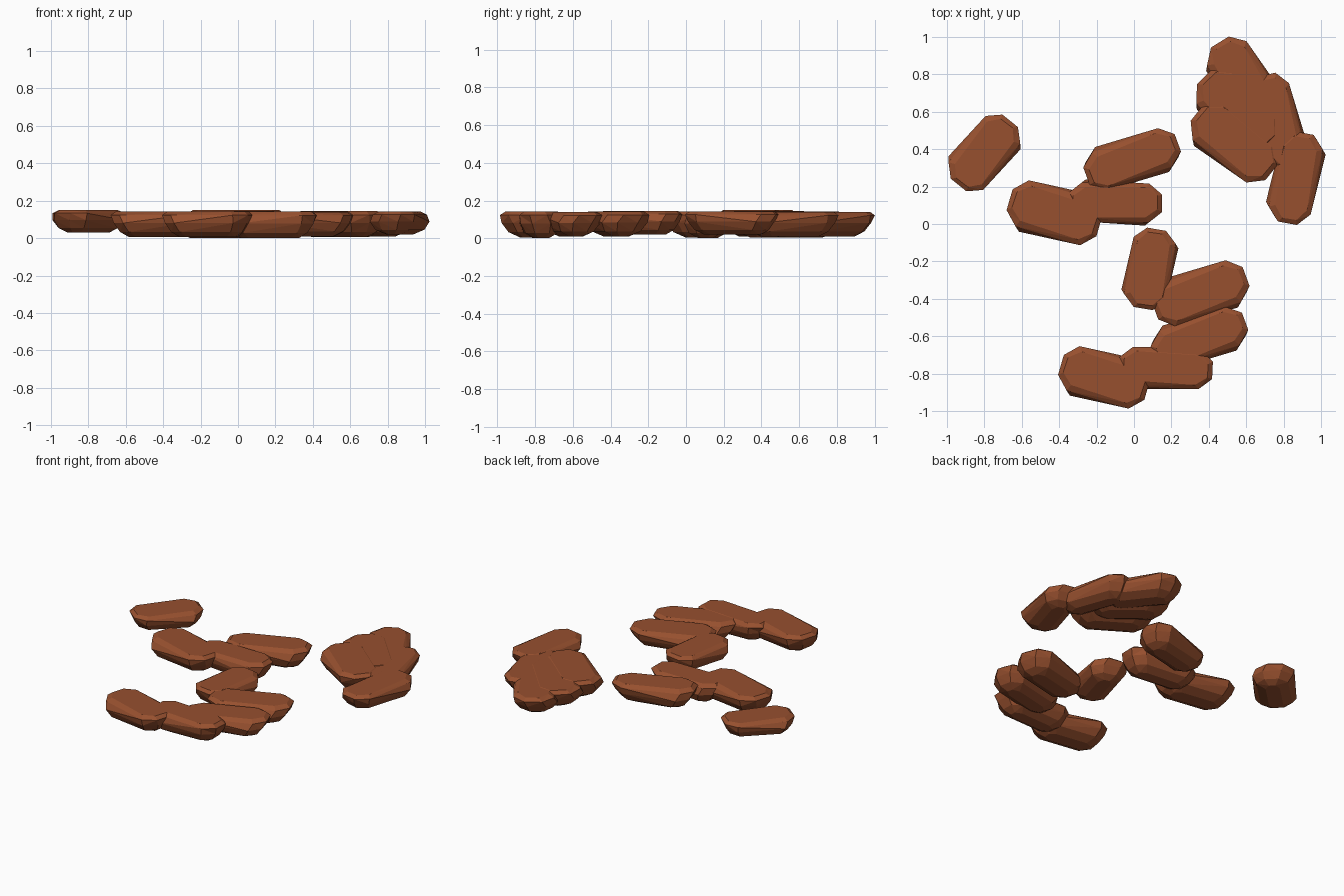
import bpy, bmesh, math

if "Cube" in bpy.data.objects:
    bpy.data.objects.remove(bpy.data.objects["Cube"])

mat = bpy.data.materials.new("red brown rock")
mat.diffuse_color = (0.31, 0.08, 0.028, 1)
mat.use_nodes = True
mat.node_tree.nodes["Principled BSDF"].inputs["Base Color"].default_value = mat.diffuse_color

# unit octagonal footprint of a stone
OCT = [(1, -.45), (1, .45), (.72, 1), (-.72, 1), (-1, .45), (-1, -.45), (-.72, -1), (.72, -1)]
# layers from keel to flat top: height, length, width, share of twist
LAYERS = [(0, .62, .35, 1), (.2, .80, .78, 1), (.55, .93, 1, .8), (.86, 1, .95, .2), (1, .90, .72, 0)]


def stone(name, x, y, angle, length, width, twist, z0=.01, z1=.145):
    """Flat-topped stone whose tapered body is twisted against its top."""
    bm = bmesh.new()
    rings = []
    for h, sl, sw, t in LAYERS:
        a = math.radians(angle + twist * t)
        c, s = math.cos(a), math.sin(a)
        ring = []
        for u, v in OCT:
            px, py = u * sl * length / 2, v * sw * width / 2
            ring.append(bm.verts.new((x + px * c - py * s, y + px * s + py * c, z0 + h * (z1 - z0))))
        rings.append(ring)
    for a, b in zip(rings, rings[1:]):
        for i in range(8):
            j = (i + 1) % 8
            bm.faces.new((a[i], a[j], b[j], b[i]))
    bm.faces.new(rings[0][::-1])
    bm.faces.new(rings[-1])
    bmesh.ops.triangulate(bm, faces=[f for f in bm.faces if len(f.verts) == 4])
    me = bpy.data.meshes.new(name)
    bm.to_mesh(me)
    bm.free()
    me.materials.append(mat)
    bpy.context.collection.objects.link(bpy.data.objects.new(name, me))


# name, x, y, angle, length, width, twist, bottom, top
STONES = [
    ("lone_stone", -.80, .38, 53, .44, .25, -9, .03, .15),
    ("upper_stone", -.01, .345, 22, .52, .23, -9, .01, .15),
    ("middle_left_stone", -.425, .06, -18, .50, .27, 9, .005, .142),
    ("middle_right_stone", -.10, .115, 0, .50, .22, -6, 0, .142),
    ("link_stone", .085, -.24, 82, .43, .24, -8, .02, .145),
    ("lower_stone_a", .355, -.37, 22, .52, .25, -9, .01, .142),
    ("lower_stone_b", .35, -.61, 22, .52, .23, -9, .01, .14),
    ("bottom_right_stone", .17, -.77, -4, .50, .22, 6, 0, .142),
    ("bottom_left_stone", -.16, -.82, -18, .48, .26, 9, .005, .142),
    ("pile_stone_a", .865, .245, 81, .49, .24, -8, .02, .143),
    ("pile_stone_b", .77, .55, 102, .51, .22, 8, .01, .14),
    ("pile_stone_c", .54, .44, -40, .51, .28, 8, .005, .144),
    ("pile_stone_d", .56, .61, -47, .51, .29, 8, .005, .142),
    ("pile_stone_e", .59, .76, -60, .50, .26, 8, .01, .14),
]
for s in STONES:
    stone(*s)
